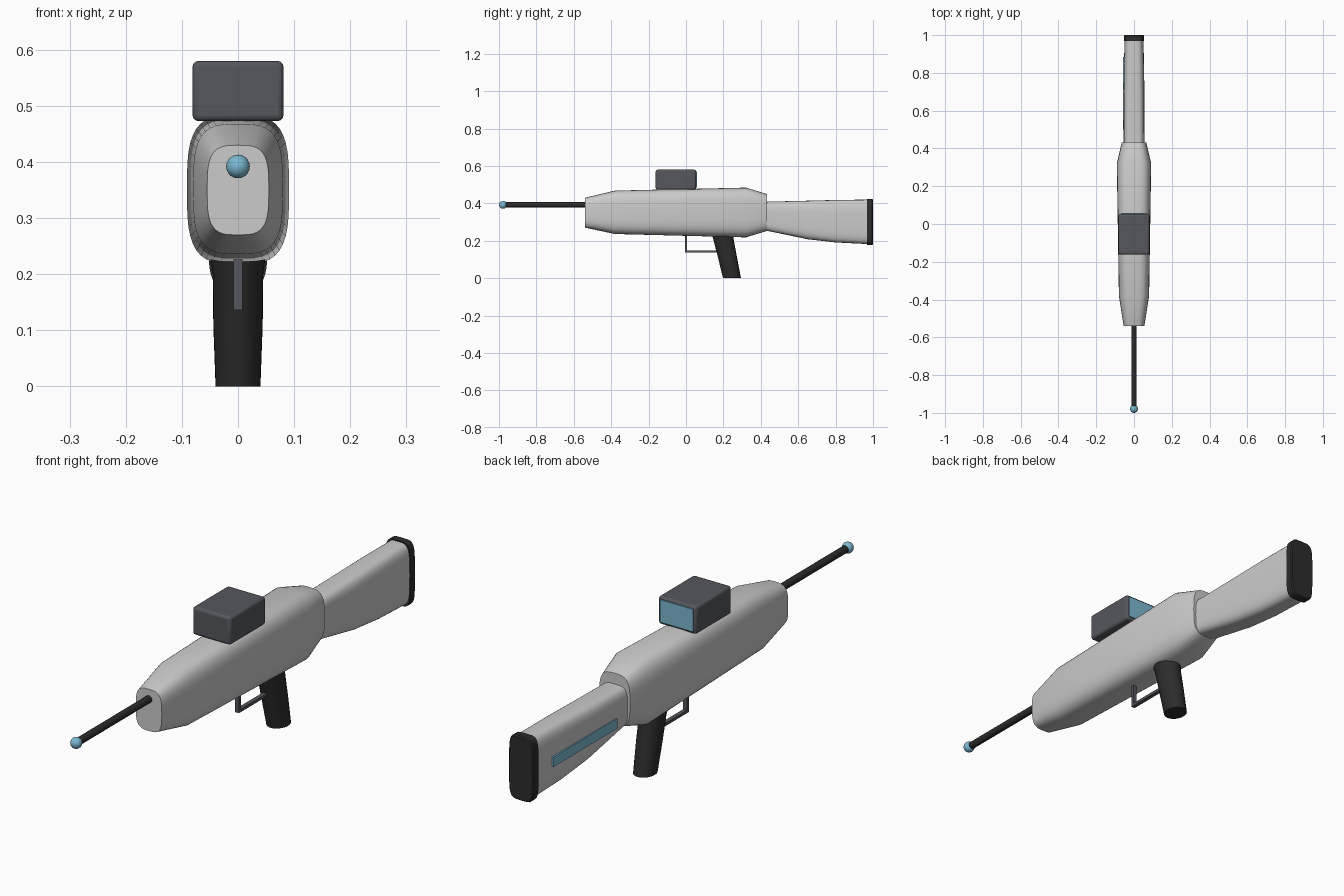
import bpy, bmesh
from math import sin, cos, pi, radians, copysign

if "Cube" in bpy.data.objects:
    bpy.data.objects.remove(bpy.data.objects["Cube"])


def material(name, rgb):
    m = bpy.data.materials.new(name)
    m.diffuse_color = (*rgb, 1)
    m.use_nodes = True
    m.node_tree.nodes["Principled BSDF"].inputs["Base Color"].default_value = m.diffuse_color
    return m


shell = material("pale_grey", (0.62, 0.62, 0.64))
black = material("black", (0.025, 0.025, 0.025))
slate = material("slate", (0.09, 0.095, 0.11))
blue = material("blue", (0.2, 0.48, 0.63))


def finish(ob, name, mat, angle=30):
    ob.name = name
    ob.data.materials.append(mat)
    bpy.ops.object.select_all(action='DESELECT')
    ob.select_set(True)
    bpy.context.view_layer.objects.active = ob
    bpy.ops.object.shade_smooth_by_angle(angle=radians(angle))
    return ob


def skin(name, rings, mat, angle=30):
    """Skin a list of equal-length point rings into a capped solid."""
    bm = bmesh.new()
    loops = [[bm.verts.new(p) for p in ring] for ring in rings]
    n = len(loops[0])
    for a, b in zip(loops, loops[1:]):
        for i in range(n):
            j = (i + 1) % n
            bm.faces.new((a[i], a[j], b[j], b[i]))
    bm.faces.new(loops[0])
    bm.faces.new(loops[-1])
    bmesh.ops.recalc_face_normals(bm, faces=bm.faces[:])
    mesh = bpy.data.meshes.new(name)
    bm.to_mesh(mesh)
    bm.free()
    ob = bpy.data.objects.new(name, mesh)
    bpy.context.collection.objects.link(ob)
    return finish(ob, name, mat, angle)


def section(y, half, z0, z1, power, n=40):
    """Rounded-rectangle ring across the y axis."""
    def s(v):
        return copysign(abs(v) ** (2 / power), v)
    zc, h = (z0 + z1) / 2, (z1 - z0) / 2
    return [(half * s(cos(2 * pi * i / n)), y, zc + h * s(sin(2 * pi * i / n)))
            for i in range(n)]


def box(name, lo, hi, mat, bevel=0.0):
    bpy.ops.mesh.primitive_cube_add(size=1, location=[(a + b) / 2 for a, b in zip(lo, hi)])
    ob = bpy.context.object
    ob.scale = [b - a for a, b in zip(lo, hi)]
    bpy.ops.object.transform_apply(location=False, rotation=False, scale=True)
    if bevel:
        mod = ob.modifiers.new("Bevel", 'BEVEL')
        mod.width, mod.segments = bevel, 3
    return finish(ob, name, mat)


# Main body, tapered at both ends
skin("body", [section(*r, 3.4) for r in (
    (-0.54, 0.055, 0.27, 0.43),
    (-0.38, 0.080, 0.236, 0.468),
    (0.32, 0.091, 0.218, 0.484),
    (0.432, 0.065, 0.252, 0.45))], shell, 20)

# Shoulder stock and rubber butt pad
skin("stock", [section(*r, 4) for r in (
    (0.40, 0.055, 0.26, 0.408),
    (0.65, 0.055, 0.208, 0.414),
    (0.80, 0.054, 0.191, 0.418),
    (0.975, 0.050, 0.182, 0.42))], shell, 30)
skin("butt_pad", [section(*r, 5) for r in (
    (0.968, 0.053, 0.177, 0.424),
    (0.995, 0.053, 0.177, 0.424),
    (1.0, 0.049, 0.181, 0.42))], black, 30)

# Light strip on the left of the stock
box("stock_strip", (-0.059, 0.50, 0.28), (-0.04, 0.885, 0.318), blue)

# Barrel rod with ball tip
bpy.ops.mesh.primitive_cylinder_add(vertices=16, radius=0.014, depth=0.46,
                                    location=(0, -0.75, 0.392), rotation=(pi / 2, 0, 0))
finish(bpy.context.object, "barrel", black)
bpy.ops.mesh.primitive_uv_sphere_add(segments=24, ring_count=14, radius=0.021,
                                     location=(0, -0.979, 0.392))
finish(bpy.context.object, "barrel_tip", blue)

# Sight box with rear screen
box("sight", (-0.081, -0.162, 0.473), (0.081, 0.054, 0.58), slate, 0.01)
box("sight_screen", (-0.07, 0.03, 0.484), (0.07, 0.058, 0.57), blue)

# Raked oval grip
skin("grip", [[(hx * cos(a), yc + hy * sin(a), z)
               for a in (2 * pi * i / 32 for i in range(32))]
              for z, yc, hx, hy in ((0.0, 0.246, 0.040, 0.048),
                                    (0.11, 0.222, 0.044, 0.051),
                                    (0.20, 0.202, 0.045, 0.054),
                                    (0.25, 0.192, 0.052, 0.058))], black)

# Trigger guard
box("guard_post", (-0.008, -0.006, 0.136), (0.008, 0.006, 0.25), slate)
box("guard_bar", (-0.008, -0.006, 0.136), (0.008, 0.19, 0.147), slate)
